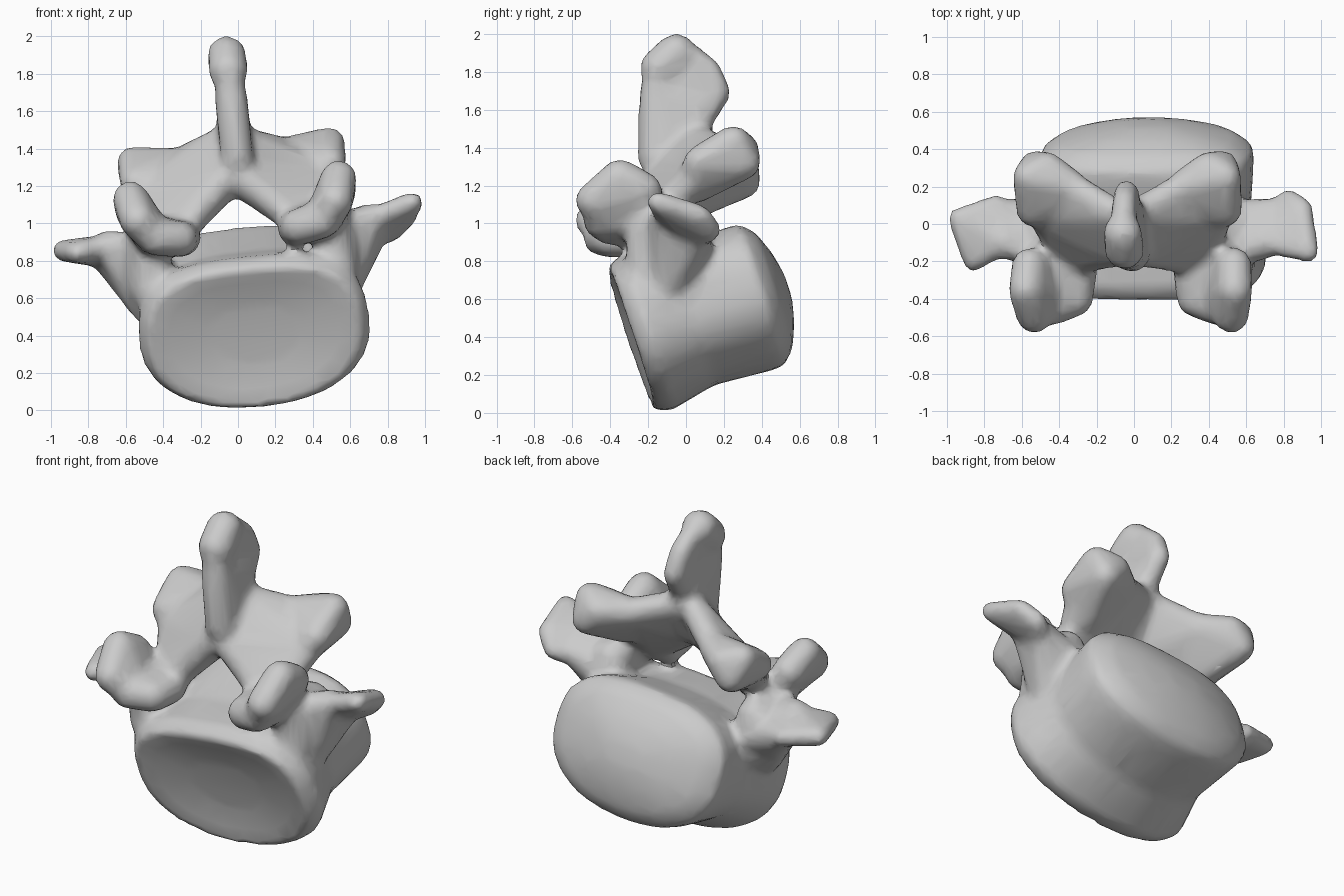
import bpy, bmesh
from math import cos, sin, tau, copysign
from mathutils import Matrix, Vector

cube = bpy.data.objects.get("Cube")
if cube:
    bpy.data.objects.remove(cube, do_unlink=True)

bone_mesh = bmesh.new()

# Directions of a round ball, shared by every hull
ball = bmesh.new()
bmesh.ops.create_icosphere(ball, subdivisions=2, radius=1)
directions = [vert.co.copy() for vert in ball.verts]
ball.free()


def hull(radius, points, side=1):
    """Convex skin stretched round equal balls; side -1 mirrors it."""
    verts = []
    for x, y, z in points:
        centre = Vector((x * side, y, z))
        verts += [bone_mesh.verts.new(centre + radius * d) for d in directions]
    bmesh.ops.convex_hull(bone_mesh, input=verts)
    inside = [vert for vert in verts if not vert.link_faces]
    bmesh.ops.delete(bone_mesh, geom=inside, context='VERTS')


def soft_power(value, power):
    return copysign(abs(value) ** power, value)


def drum(origin, lean, half_width, half_height, profile, sides=40):
    """Leaning oval drum; profile pairs the depth along it with its scale."""
    frame = Matrix.Translation(origin) @ Matrix.Rotation(lean, 4, 'X')
    rings = []
    for depth, scale in profile:
        ring = []
        for step in range(sides):
            angle = tau * step / sides
            power = 0.7 if sin(angle) > 0 else 0.9
            across = half_width * scale * soft_power(cos(angle), power)
            up = half_height * scale * soft_power(sin(angle), power)
            ring.append(bone_mesh.verts.new(frame @ Vector((across, depth, up))))
        rings.append(ring)
    for ring, following in zip(rings, rings[1:]):
        for step in range(sides):
            bone_mesh.faces.new((ring[step - 1], ring[step],
                                 following[step], following[step - 1]))
    bone_mesh.faces.new(rings[0])
    bone_mesh.faces.new(rings[-1])


# Main body: shallow front plate, narrow waist, bulging back plate
drum(origin=(.03, -.25, .4), lean=.32, half_width=.59, half_height=.4,
     profile=[(0, .4), (-.03, .8), (-.05, .97), (.04, 1.06), (.3, .92),
              (.6, .97), (.68, .97), (.75, .8), (.8, .5), (.83, .2)])

# Flattened wing tips, which differ between the sides
left_tip = [(.94, -.15, 1.02), (.9, .08, .95), (.82, .13, .88),
            (.7, -.1, .95), (.7, .05, .85)]
right_tip = [(.95, .03, .95), (.75, .1, .9), (.87, -.2, .93), (.7, -.1, .95)]

for side, tip in ((1, left_tip), (-1, right_tip)):
    hull(.06, tip, side)
    # Broad wing root
    hull(.09, [(.5, -.15, .9), (.5, .05, .8), (.53, -.1, .6),
               (.7, -.1, .95), (.7, .05, .87)], side)
    # Pedicle between body and arch
    hull(.12, [(.5, -.2, .7), (.5, 0, .7), (.5, -.2, .9), (.5, 0, .9)], side)
    # Front joint lobe: low floor and raised outer wall
    hull(.1, [(.45, -.45, .97), (.32, -.4, .95), (.3, -.25, .95),
              (.5, -.2, 1)], side)
    hull(.1, [(.56, -.35, 1.19), (.53, -.49, 1.07), (.55, -.22, 1.12),
              (.45, -.4, .97)], side)
    # Sloping plate of the arch
    hull(.08, [(.04, .05, 1.45), (.04, -.15, 1.25), (.05, -.1, 1.2),
               (.3, .2, 1.35), (.48, .05, 1.2), (.35, -.2, .95)], side)
    # Rear joint lobe
    hull(.09, [(.3, .2, 1.35), (.53, .25, 1.38), (.43, .3, 1.35),
               (.5, .31, 1.27), (.52, .07, 1.27), (.4, .05, 1.15)], side)

# Upright spine: blade, thick head and thin rear fin
middle = .03
for radius, outline in (
        (.09, [(-.17, 1.35), (-.05, 1.25), (.05, 1.45), (-.16, 1.7), (.05, 1.6)]),
        (.11, [(-.14, 1.82), (-.05, 1.9)]),
        (.07, [(.12, 1.81), (.17, 1.69), (0, 1.9), (.05, 1.5), (-.1, 1.6)])):
    hull(radius, [(middle, y, z) for y, z in outline])

# Natural sideways lean of the whole bone
bmesh.ops.rotate(bone_mesh, verts=bone_mesh.verts[:], cent=(0, 0, 1),
                 matrix=Matrix.Rotation(-.1, 3, 'Y'))
bmesh.ops.recalc_face_normals(bone_mesh, faces=bone_mesh.faces[:])

mesh = bpy.data.meshes.new("vertebra")
bone_mesh.to_mesh(mesh)
bone_mesh.free()
bone = bpy.data.objects.new("vertebra", mesh)
bpy.context.collection.objects.link(bone)

# Fuse the parts into one softly blended surface
fuse = bone.modifiers.new("fuse", 'REMESH')
fuse.mode = 'VOXEL'
fuse.voxel_size = .025
soften = bone.modifiers.new("soften", 'SMOOTH')
soften.iterations = 10
simplify = bone.modifiers.new("simplify", 'DECIMATE')
simplify.ratio = .2

bpy.ops.object.select_all(action='DESELECT')
bone.select_set(True)
bpy.context.view_layer.objects.active = bone
for modifier in (fuse.name, soften.name, simplify.name):
    bpy.ops.object.modifier_apply(modifier=modifier)
bpy.ops.object.shade_smooth_by_angle(angle=tau / 8)
